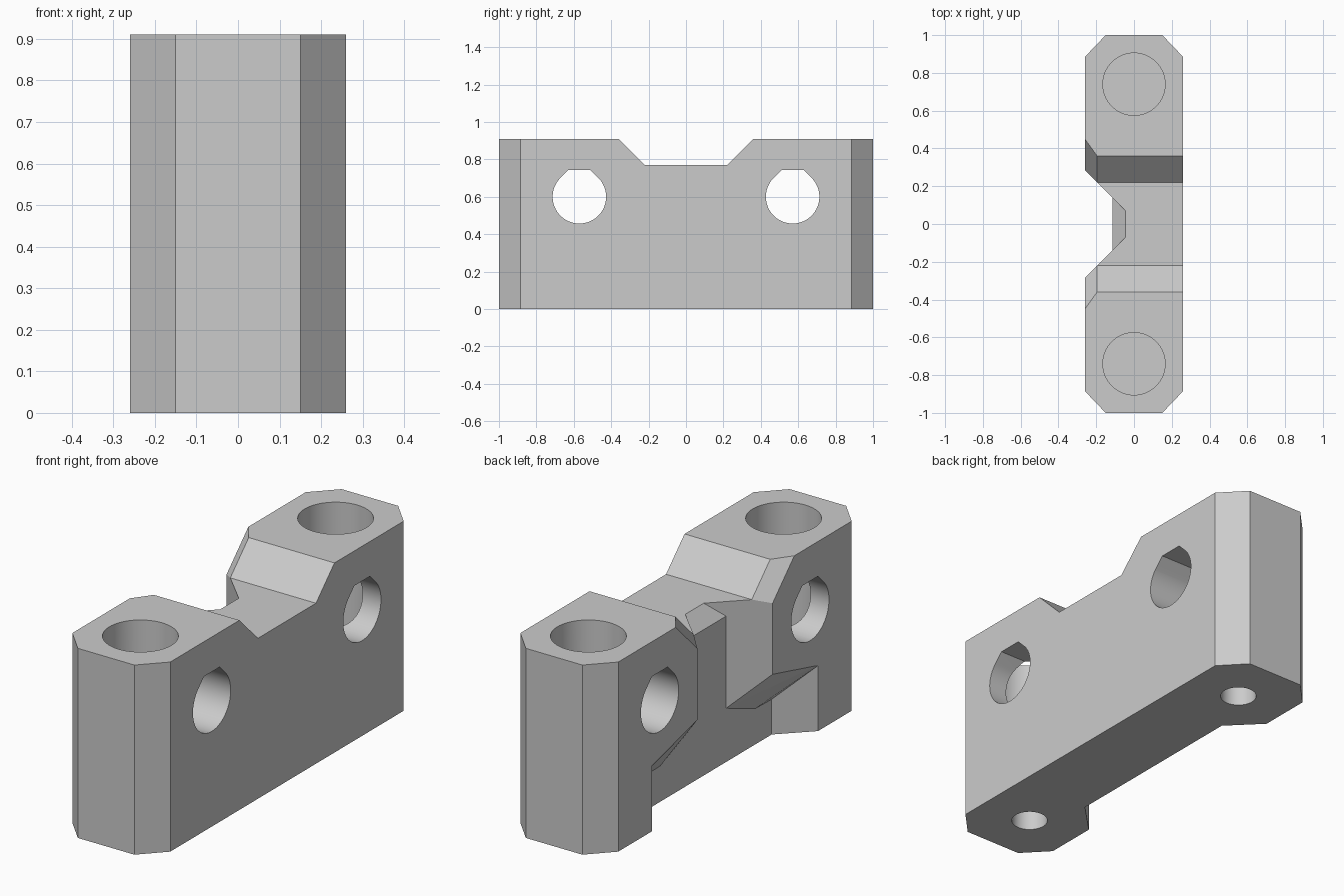
import bpy, bmesh, math

cube = bpy.data.objects.get("Cube")
if cube:
    bpy.data.objects.remove(cube, do_unlink=True)

grey = bpy.data.materials.new("plain_grey")
grey.use_nodes = True
colour = (0.6, 0.6, 0.6, 1)
grey.diffuse_color = colour
grey.node_tree.nodes["Principled BSDF"].inputs["Base Color"].default_value = colour


def loft(name, ring_a, ring_b):
    """Closed solid between two matching rings of 3D points."""
    bm = bmesh.new()
    a = [bm.verts.new(p) for p in ring_a]
    b = [bm.verts.new(p) for p in ring_b]
    bm.faces.new(a)
    bm.faces.new(b)
    for i in range(len(a)):
        j = (i + 1) % len(a)
        bm.faces.new((a[i], a[j], b[j], b[i]))
    bmesh.ops.recalc_face_normals(bm, faces=bm.faces)
    mesh = bpy.data.meshes.new(name)
    bm.to_mesh(mesh)
    bm.free()
    obj = bpy.data.objects.new(name, mesh)
    bpy.context.collection.objects.link(obj)
    mesh.materials.append(grey)
    return obj


def side_loft(name, x_in, half_in, x_out, half_out, over=1.03):
    """Loft along x between half profiles (y, z) mirrored in y, overshooting outward."""
    def ring(x, half):
        pts = half + [(-y, z) for y, z in reversed(half)]
        return [(x, y, z) for y, z in pts]
    inner, outer = ring(x_in, half_in), ring(x_out, half_out)
    outer = [tuple(p + (q - p) * over for p, q in zip(a, b)) for a, b in zip(inner, outer)]
    return loft(name, inner, outer)


def circle(cx, cy, r, n=64):
    return [(cx + r * math.cos(2 * math.pi * i / n), cy + r * math.sin(2 * math.pi * i / n))
            for i in range(n)]


def upright(name, outline, z0, z1):
    return loft(name, [(x, y, z0) for x, y in outline], [(x, y, z1) for x, y in outline])


# Main block: long bar with chamfered corners
W, H, C = 0.26, 0.91, 0.15
outline = [(C, -1), (W, -0.885), (W, 0.885), (C, 1), (-C, 1), (-W, 0.885), (-W, -0.885), (-C, -1)]
block = upright("mounting_block", outline, 0, H)

cutters = []

# Valley across the top, flared on the pocket side
valley = [(0.22, 0.77), (0.45, 1.0)]
cutters.append(side_loft("valley_cutter", -0.4, valley, 0.4, valley))
flare = [(0.15, 0.70), (0.45, 1.0)]
cutters.append(side_loft("valley_flare_cutter", -0.195, flare,
                         -W, [(y + 0.09, z) for y, z in flare]))

# Side pocket: narrow above, wide between the feet, with a sloping ceiling
cutters.append(side_loft(
    "pocket_cutter",
    -0.115, [(0.485, -0.1), (0.485, 0.169), (0.36, 0.172), (0.14, 0.258), (0.14, 1.0)],
    -W, [(0.63, -0.1), (0.63, 0.314), (0.62, 0.317), (0.285, 0.404), (0.285, 1.0)]))

# Bevel at the top of the pocket's back wall
cutters.append(side_loft("pocket_bevel_cutter", -0.045, [(0.07, 0.77), (0.07, 1.0)],
                         -0.115, [(0.14, 0.70), (0.14, 1.0)]))

for s in (-1, 1):
    # Cross hole with a flattened teardrop top
    r = 0.143
    tear = []
    for i in range(49):
        a = math.radians(135 + 270 * i / 48)
        tear.append((s * 0.57 + r * math.cos(a), 0.6 + r * math.sin(a)))
    flat = r * (math.sqrt(2) - 1)
    tear += [(s * 0.57 + flat, 0.6 + r), (s * 0.57 - flat, 0.6 + r)]
    cutters.append(loft("cross_hole_cutter", [(-0.4, y, z) for y, z in tear],
                        [(0.4, y, z) for y, z in tear]))
    # Wide bore from above and narrow screw hole from below, thin web between
    cutters.append(upright("bore_cutter", circle(0, s * 0.74, 0.165), 0.25, 1.1))
    cutters.append(upright("screw_hole_cutter", circle(0, s * 0.74, 0.081), -0.1, 0.24))

# Cut everything out of the block
bpy.ops.object.select_all(action='DESELECT')
bpy.context.view_layer.objects.active = block
block.select_set(True)
for cutter in cutters:
    cutter.hide_render = True
    mod = block.modifiers.new(cutter.name, 'BOOLEAN')
    mod.operation = 'DIFFERENCE'
    mod.solver = 'EXACT'
    mod.object = cutter
    bpy.ops.object.modifier_apply(modifier=mod.name)
    bpy.data.objects.remove(cutter, do_unlink=True)

bpy.ops.object.shade_smooth_by_angle(angle=math.radians(12))
